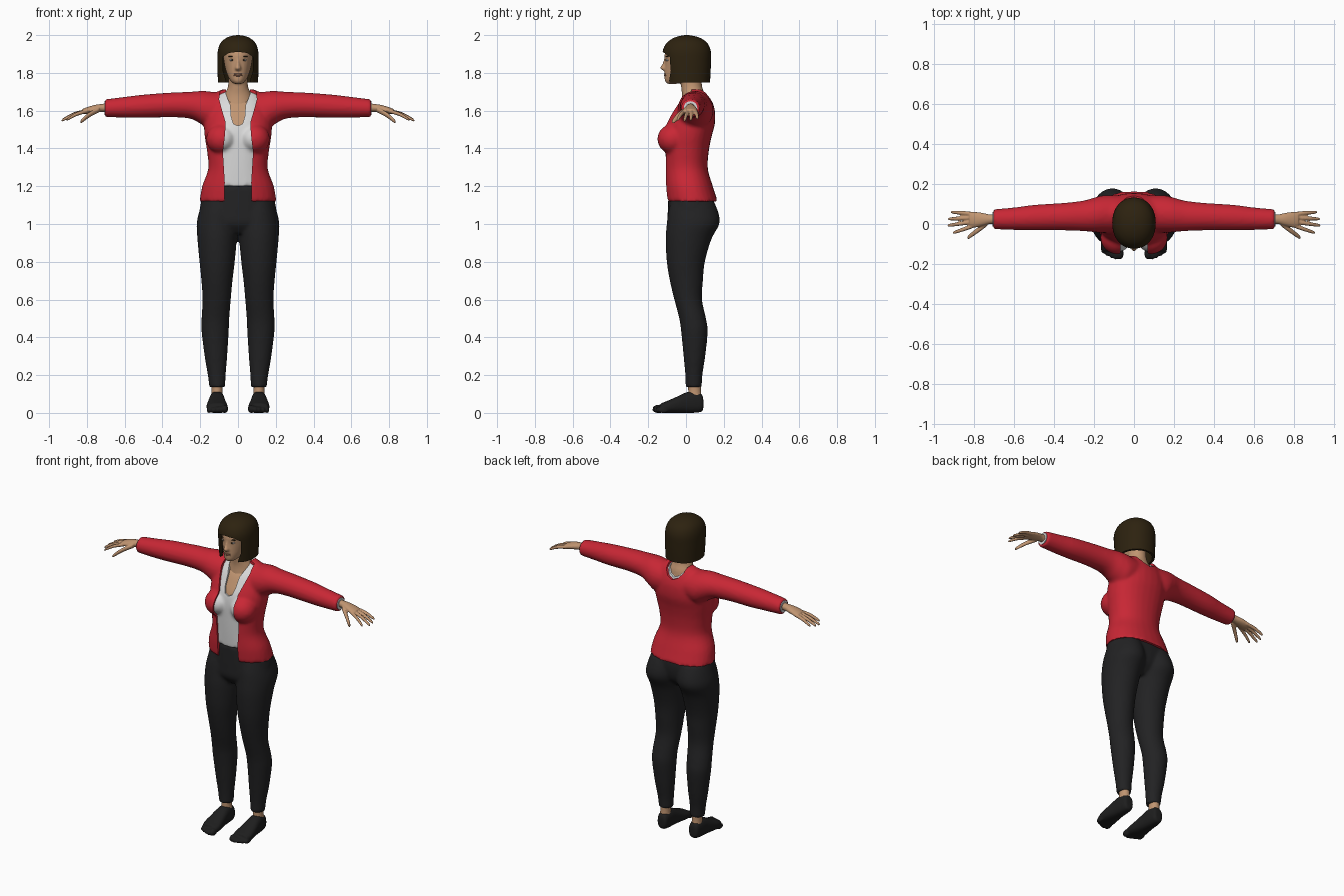
import bpy, bmesh, math
from mathutils import Matrix, Vector

cube = bpy.data.objects.get("Cube")
if cube:
    bpy.data.objects.remove(cube)


def material(name, color):
    m = bpy.data.materials.new(name)
    m.use_nodes = True
    m.diffuse_color = (*color, 1)
    bsdf = m.node_tree.nodes["Principled BSDF"]
    bsdf.inputs["Base Color"].default_value = (*color, 1)
    bsdf.inputs["Roughness"].default_value = 0.8
    return m


RED = material("red knit", (0.58, 0.02, 0.035))
WHITE = material("white cotton", (0.7, 0.7, 0.7))
BLACK = material("black trouser", (0.016, 0.016, 0.017))
SHOE = material("black shoe", (0.013, 0.013, 0.013))
SKIN = material("skin", (0.53, 0.3, 0.165))
HAIR = material("dark brown hair", (0.026, 0.016, 0.005))
LIPS = material("lips", (0.36, 0.16, 0.1))


def loft(bm, axis, rings, power=2, sides=28, steps=4):
    """Smooth tube along an axis; ring = (position, u0, u1, v0, v1)."""
    pts = [rings[0]] + list(rings) + [rings[-1]]
    path = []
    for i in range(1, len(pts) - 2):
        for s in range(steps):
            t = s / steps
            path.append([0.5 * (2 * b + (c - a) * t + (2 * a - 5 * b + 4 * c - d) * t * t
                                + (3 * b - a - 3 * c + d) * t ** 3)
                         for a, b, c, d in zip(*pts[i - 1:i + 3])])
    path.append(rings[-1])
    loops = []
    for p, u0, u1, v0, v1 in path:
        loop = []
        for k in range(sides):
            a = math.tau * k / sides
            c, s = math.cos(a), math.sin(a)
            u = (u0 + u1) / 2 + (u1 - u0) / 2 * math.copysign(abs(c) ** (2 / power), c)
            v = (v0 + v1) / 2 + (v1 - v0) / 2 * math.copysign(abs(s) ** (2 / power), s)
            loop.append(bm.verts.new({"x": (p, u, v), "y": (u, p, v), "z": (u, v, p)}[axis]))
        loops.append(loop)
    for a, b in zip(loops, loops[1:]):
        for k in range(sides):
            n = (k + 1) % sides
            bm.faces.new((a[k], a[n], b[n], b[k]))
    bm.faces.new(loops[0])
    bm.faces.new(loops[-1])


def centred(rings):
    return [(z, -r, r, y0, y1) for z, r, y0, y1 in rings]


def ball(bm, place, size):
    m = Matrix.Translation(place) @ Matrix.Diagonal((*size, 1))
    bmesh.ops.create_uvsphere(bm, u_segments=20, v_segments=12, radius=1, matrix=m)


def mirror(bm):
    geom = bmesh.ops.duplicate(bm, geom=bm.verts[:] + bm.edges[:] + bm.faces[:])["geom"]
    for v in geom:
        if isinstance(v, bmesh.types.BMVert):
            v.co.x = -v.co.x


def slab(name, half, y0, y1):
    """Cutter: a symmetric outline in x and z, pushed along y."""
    bm = bmesh.new()
    outline = half + [(-x, z) for x, z in reversed(half) if x > 0]
    f = bm.faces.new([bm.verts.new((x, y0, z)) for x, z in outline])
    ext = bmesh.ops.extrude_face_region(bm, geom=[f])["geom"]
    bmesh.ops.translate(bm, vec=(0, y1 - y0, 0),
                        verts=[v for v in ext if isinstance(v, bmesh.types.BMVert)])
    return finish(name, bm, None)


def finish(name, bm, mat, voxel=0, cutters=()):
    """Make the object, fuse its solids, cut its openings and shade it."""
    bmesh.ops.recalc_face_normals(bm, faces=bm.faces[:])
    mesh = bpy.data.meshes.new(name)
    bm.to_mesh(mesh)
    bm.free()
    ob = bpy.data.objects.new(name, mesh)
    bpy.context.collection.objects.link(ob)
    if mat is None:
        ob.hide_render = True
        return ob
    if voxel:
        r = ob.modifiers.new("fuse", "REMESH")
        r.mode, r.voxel_size = "VOXEL", voxel
        s = ob.modifiers.new("soften", "SMOOTH")
        s.factor, s.iterations = 0.5, 4
    for c in cutters:
        b = ob.modifiers.new("opening", "BOOLEAN")
        b.operation, b.solver, b.object = "DIFFERENCE", "EXACT", c
    if ob.modifiers:
        dg = bpy.context.evaluated_depsgraph_get()
        dg.update()
        baked = bpy.data.meshes.new_from_object(ob.evaluated_get(dg))
        ob.modifiers.clear()
        ob.data = baked
        baked.name = name
    for c in cutters:
        bpy.data.objects.remove(c)
    ob.data.materials.clear()
    ob.data.materials.append(mat)
    for p in ob.data.polygons:
        p.material_index = 0
    ob.data.shade_smooth()
    ob.data.set_sharp_from_angle(angle=math.radians(45))
    return ob


def torso(bm, d, bottom):
    """Torso volume shrunk by d, so the clothes nest over the body."""
    rings = [(1.12, .203, -.104, .168), (1.2, .19, -.112, .142), (1.29, .158, -.116, .116),
             (1.38, .163, -.118, .12), (1.46, .176, -.118, .135), (1.53, .18, -.108, .153),
             (1.6, .17, -.076, .153), (1.65, .15, -.048, .138), (1.69, .122, -.012, .115),
             (1.712, .088, .01, .092)]
    loft(bm, "z", centred([(z - d * max(0, (z - 1.5) / .2), r - d, y0 + d, y1 - d)
                           for z, r, y0, y1 in rings if z >= bottom]), 2.2)
    for s in (-1, 1):
        ball(bm, (s * .085, -.068, 1.45), (.084 - d, .084 - d, .08 - d))


# Jacket: torso and sleeves fused, opened at the front and the nape
bm = bmesh.new()
loft(bm, "x", [(.06, -.04, .14, 1.52, 1.69), (.14, -.045, .145, 1.50, 1.7),
               (.19, -.042, .135, 1.525, 1.705), (.25, -.036, .118, 1.557, 1.7),
               (.35, -.032, .106, 1.565, 1.696), (.5, -.032, .096, 1.562, 1.685),
               (.6, -.03, .083, 1.563, 1.673), (.705, -.026, .074, 1.566, 1.66)])
mirror(bm)
torso(bm, 0, 1)
front = slab("jacket_front_cutter", [(.075, 1), (.07, 1.22), (.08, 1.38), (.068, 1.48), (.066, 1.54),
                                     (.084, 1.6), (.1, 1.66), (.085, 1.8)], -.5, .03)
nape = slab("jacket_nape_cutter", [(0, 1.64), (.035, 1.655), (.06, 1.685), (.08, 1.8)], .02, .5)
finish("jacket", bm, RED, .01, (front, nape))

# Shirt with a scooped neckline
bm = bmesh.new()
torso(bm, .01, 1.15)
for v in bm.verts:
    v.co.z = max(v.co.z, 1.165)
front = slab("shirt_front_cutter", [(0, 1.52), (.024, 1.53), (.036, 1.57), (.04, 1.63),
                                    (.062, 1.68), (.062, 1.8)], -.5, .03)
nape = slab("shirt_nape_cutter", [(0, 1.65), (.03, 1.662), (.055, 1.69), (.06, 1.8)], .02, .5)
finish("shirt", bm, WHITE, .01, (front, nape))

# Bare chest under the clothes
bm = bmesh.new()
torso(bm, .019, 1.2)
finish("chest", bm, SKIN, .01)

# Trousers: hips and two legs fused
bm = bmesh.new()
loft(bm, "z", [(1.12, .012, .188, -.08, .148), (1.06, .003, .207, -.095, .172),
               (1.0, .0, .219, -.102, .177), (.92, .006, .215, -.108, .135),
               (.8, .017, .204, -.102, .1), (.7, .029, .194, -.086, .09),
               (.6, .038, .188, -.062, .085), (.5, .046, .193, -.036, .106),
               (.43, .049, .193, -.026, .115), (.3, .057, .177, -.013, .102),
               (.2, .065, .16, -.004, .087), (.135, .068, .152, -.002, .084)])
mirror(bm)
loft(bm, "z", centred([(1.2, .17, -.09, .115), (1.13, .193, -.094, .146), (1.06, .205, -.097, .15),
                       (1.0, .2, -.095, .135), (.95, .11, -.06, .09)]), 2.2)
finish("trousers", bm, BLACK, .01)

# Ankles
bm = bmesh.new()
loft(bm, "z", [(.07, .078, .144, .008, .085), (.11, .082, .14, .012, .08), (.17, .082, .142, .01, .08)])
mirror(bm)
finish("ankles", bm, SKIN)

# Shoes with separate toes
bm = bmesh.new()
loft(bm, "y", [(.092, .09, .13, .025, .07), (.082, .078, .142, .006, .1), (.04, .072, .15, 0, .114),
               (0, .069, .154, 0, .108), (-.05, .062, .162, 0, .085), (-.1, .054, .167, 0, .063),
               (-.135, .056, .158, .002, .05)], 2.5)
for i, (tip, r) in enumerate([(-.148, .018), (-.15, .0145), (-.143, .0135), (-.133, .0125), (-.12, .012)]):
    ball(bm, (.07 + .021 * i, tip, r + .003), (r, .03, r + .004))
mirror(bm)
finish("shoes", bm, SHOE, .006)

# White cuffs inside the sleeve ends
bm = bmesh.new()
loft(bm, "x", [(.66, -.012, .06, 1.578, 1.65), (.708, -.012, .06, 1.578, 1.65)])
mirror(bm)
finish("shirt_cuffs", bm, WHITE)

# Hands: palm, four fingers and a thumb
bm = bmesh.new()
loft(bm, "x", [(.66, -.002, .05, 1.59, 1.642), (.72, 0, .048, 1.594, 1.636), (.76, -.01, .056, 1.589, 1.63),
               (.8, -.018, .061, 1.583, 1.618), (.825, -.014, .059, 1.581, 1.608)])


def finger(start, tip, r):
    start, tip = Vector(start), Vector(tip)
    rings = []
    for t, k in ((0, 1), (.5, 1), (.9, .8), (1, .4)):
        x, y, z = start.lerp(tip, t)
        z += .03 * t * (1 - t)
        rings.append((x, y - r * k, y + r * k, z - r * k, z + r * k))
    loft(bm, "x", rings, sides=12)


for y, tip in ((-.008, (.908, -.045, 1.55)), (.012, (.935, -.008, 1.546)),
               (.032, (.932, .025, 1.55)), (.05, (.917, .06, 1.558))):
    finger((.8, y, 1.598), tip, .0105)
finger((.735, .004, 1.606), (.835, -.07, 1.538), .0145)
mirror(bm)
finish("hands", bm, SKIN, .004)

# Head, nose and neck
bm = bmesh.new()
loft(bm, "z", centred([(1.742, .02, -.1, -.05), (1.758, .04, -.112, .01), (1.79, .057, -.114, .06),
                       (1.82, .067, -.113, .09), (1.86, .075, -.112, .1), (1.9, .078, -.113, .108),
                       (1.95, .068, -.09, .095), (1.975, .04, -.05, .06)]), 2.1)
loft(bm, "z", centred([(1.88, .009, -.115, -.08), (1.845, .011, -.127, -.08),
                       (1.825, .018, -.138, -.08), (1.812, .014, -.122, -.08)]))
loft(bm, "z", centred([(1.62, .09, -.03, .112), (1.68, .074, -.022, .102),
                       (1.73, .053, -.026, .085), (1.82, .05, -.035, .08)]))
finish("head", bm, SKIN, .006)

# Facial features
for name, mat, place, size in (("eyes", WHITE, (.031, -.097, 1.868), (.014, .011, .0055)),
                               ("irises", HAIR, (.031, -.102, 1.868), (.0055, .008, .005)),
                               ("eyebrows", HAIR, (.032, -.098, 1.887), (.02, .01, .003))):
    bm = bmesh.new()
    ball(bm, place, size)
    mirror(bm)
    finish(name, bm, mat)
bm = bmesh.new()
for z, r in ((1.794, .0045), (1.786, .0055)):
    ball(bm, (0, -.105, z), (.024, .012, r))
finish("mouth", bm, LIPS)

# Bobbed hair: hollow shell with a fringe over the face
bm = bmesh.new()
loft(bm, "z", centred([(1.785, .094, -.09, .114), (1.88, .092, -.09, .114)]))
for v in bm.verts:
    if v.co.z < 1.8:
        v.co.z = 1.7
hollow = finish("hair_hollow_cutter", bm, None)
face = slab("hair_face_cutter", [(.058, 1.7), (.064, 1.76), (.079, 1.81), (.08, 1.885),
                                 (.05, 1.905), (0, 1.912)], -.5, -.01)
bm = bmesh.new()
loft(bm, "z", centred([(1.748, .106, -.108, .127), (1.8, .108, -.114, .13), (1.86, .109, -.12, .132),
                       (1.915, .107, -.123, .131), (1.955, .094, -.105, .115), (1.98, .07, -.075, .085),
                       (1.994, .04, -.04, .048), (2.0, .006, -.004, .012)]), 2.15, 40)
finish("hair", bm, HAIR, 0, (hollow, face))
